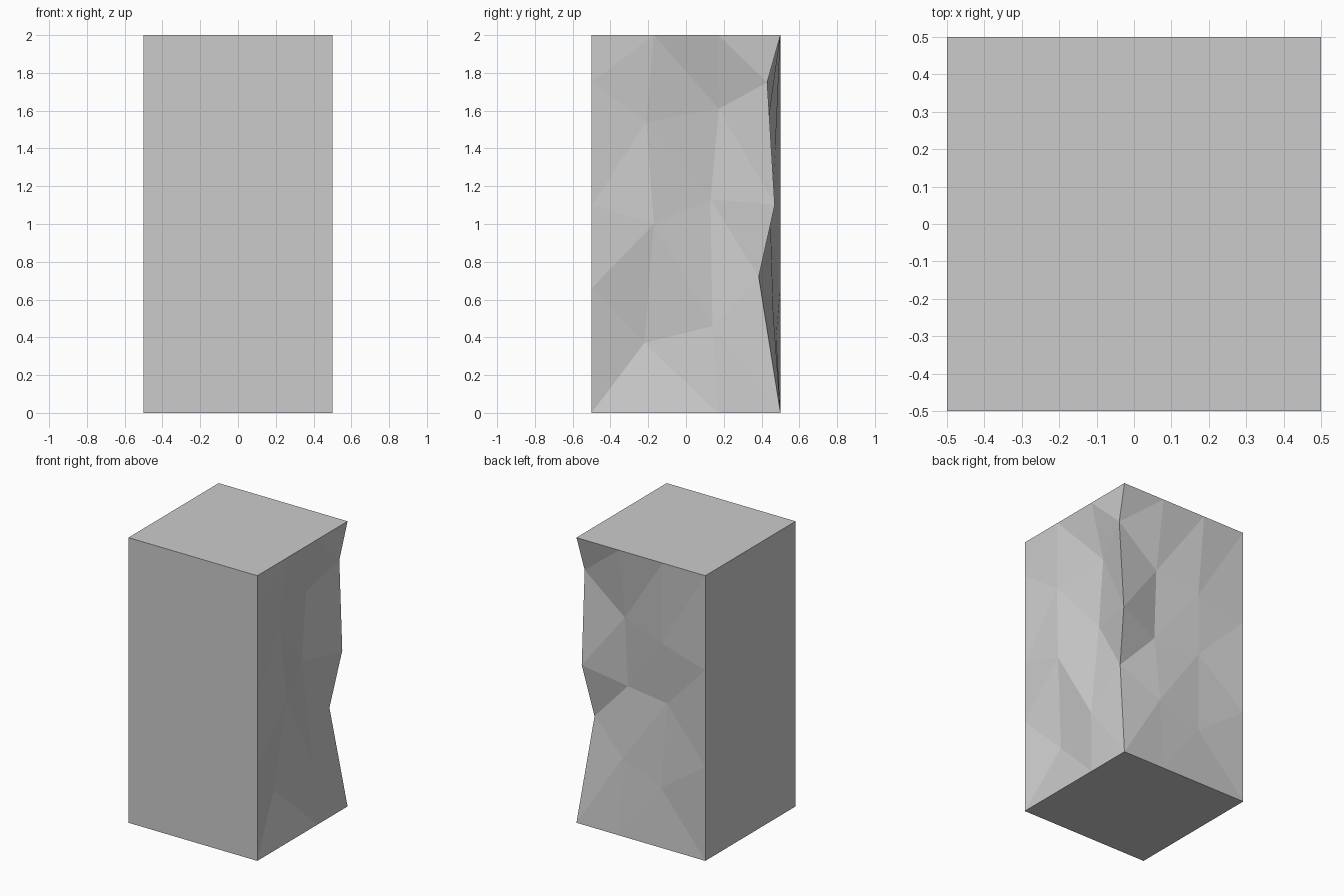
import bpy, bmesh

if "Cube" in bpy.data.objects:
    bpy.data.objects.remove(bpy.data.objects["Cube"])

bm = bmesh.new()

def column(x, y, inner):
    """One vertical row of points: bottom rim, hewn points, top rim."""
    return [bm.verts.new(p) for p in [(x, y, 0), *inner, (x, y, 2)]]

t = 0.17
# columns running along the right face, round the back corner, along the back
a = column(.5, -.5, [(.5, -.5, .66), (.5, -.5, 1.1), (.5, -.5, 1.75)])
b = column(.5, -t, [(.43, -.22, .37), (.497, -.17, 1.0), (.472, -.21, 1.54)])
c = column(.5, t, [(.478, .14, .46), (.405, .13, 1.13), (.407, .175, 1.61)])
d = column(.5, .5, [(.44, .385, .72), (.48, .47, 1.1), (.485, .43, 1.75)])
e = column(t, .5, [(.166, .462, .53), (.168, .404, 1.01), (.173, .43, 1.5)])
f = column(-t, .5, [(-.14, .478, .41), (-.166, .448, .995), (-.145, .474, 1.42)])
g = column(-.5, .5, [(-.5, .5, .66), (-.5, .5, 1.335)])
h = column(-.5, -.5, [])

def tri(*vs):
    if len(set(vs)) == 3:
        bm.faces.new(vs)

def strip(l, r, rising):
    """Triangulate between two neighbouring columns."""
    for i in range(4):
        p, q, s, u = l[i], r[i], r[i + 1], l[i + 1]
        if rising:
            tri(p, q, s); tri(p, s, u)
        else:
            tri(p, q, u); tri(q, s, u)

# rough right and back faces
strip(a, b, True)
strip(b, c, False)
strip(c, d, False)
strip(d, e, True)
strip(e, f, True)
strip(f, g + [g[-1]], False)

# flat left, front, top and bottom
bm.faces.new(g + h[::-1])
bm.faces.new(h + a[::-1])
rim = [a, b, c, d, e, f, g, h]
bm.faces.new([k[-1] for k in rim])
bm.faces.new([k[0] for k in reversed(rim)])
bmesh.ops.recalc_face_normals(bm, faces=bm.faces)

mesh = bpy.data.meshes.new("rough_stone_block")
bm.to_mesh(mesh)
bm.free()
bpy.context.collection.objects.link(bpy.data.objects.new("rough_stone_block", mesh))
